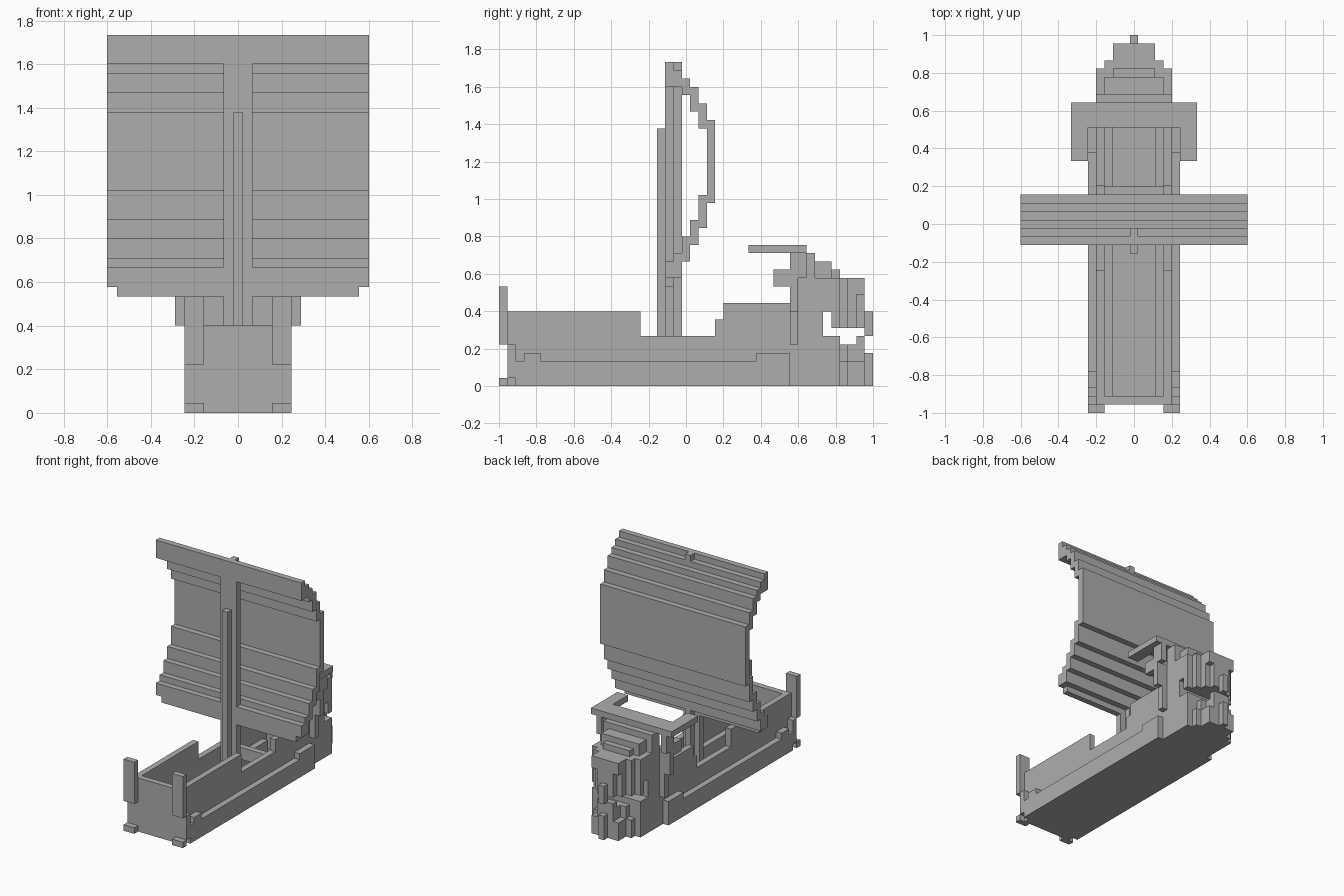
import bpy
import bmesh
from mathutils import Vector

default_cube = bpy.data.objects.get("Cube")
if default_cube:
    bpy.data.objects.remove(default_cube, do_unlink=True)

UNIT = 2 / 45          # one block
LENGTH = 45            # ship length in blocks

grey = bpy.data.materials.new("plain_grey")
grey.use_nodes = True
shade = (0.42, 0.42, 0.42, 1)
grey.diffuse_color = shade
grey.node_tree.nodes["Principled BSDF"].inputs["Base Color"].default_value = shade

parts = {}


def block(part, x, y, z):
    """Add one box, in block units, to a named part."""
    bm = parts.setdefault(part, bmesh.new())
    low = Vector((x[0], y[0] - LENGTH / 2, z[0])) * UNIT
    high = Vector((x[1], y[1] - LENGTH / 2, z[1])) * UNIT
    for v in bmesh.ops.create_cube(bm, size=1)["verts"]:
        v.co = Vector(h if c > 0 else l for c, l, h in zip(v.co, low, high))


def slab(part, half, y, z):
    """Box centred across the ship."""
    block(part, (-half, half), y, z)


def pair(part, x, y, z):
    """Box repeated on both sides of the ship."""
    block(part, x, y, z)
    block(part, (-x[1], -x[0]), y, z)


# Hull floor, end wall and stepped side walls
wall_in, wall_out, rail_out = 3.5, 4.5, 5.5
hull_side = (wall_in, wall_out)
slab("hull_floor", wall_out, (1, 35), (0, 1))
slab("front_wall", wall_out, (1, 2), (1, 9))
for start, end, top in ((2, 17, 9), (17, 26, 6), (26, 27, 8), (27, 35, 10)):
    pair("side_wall", hull_side, (start, end), (1, top))
pair("inner_ledge", (wall_in - 1, wall_in), (2, 34), (1, 3))
slab("cross_bench", wall_in, (26, 27), (3, 5))

# Outer rails, raised at both ends
rail = (wall_out, rail_out)
for start, end, top in ((2, 3, 3), (3, 5, 4), (5, 31, 3), (31, 35, 4)):
    pair("outer_rail", rail, (start, end), (0, top))

# Corner posts and small feet at the front
corner = (wall_in, rail_out)
pair("front_post", corner, (0, 1), (5, 12))
pair("front_foot", corner, (0, 1), (0, 1))
pair("front_foot", rail, (1, 2), (1, 2))
pair("front_post", rail, (1, 2), (2, 5))

# Cross-shaped mast
slab("mast", 0.5, (19, 20), (1, 31))
slab("mast", 1.5, (20, 21), (1, 36))
slab("mast", 0.5, (21, 22), (1, 39))

# Billowing sail made of stepped strips
sail_half = 13.5
lower_strips = ((13, 15), (13, 16), (15, 18), (17, 20), (19, 23))
upper_strips = ((36, 39), (36, 38), (35, 37), (33, 36), (31, 34))
for strips in (lower_strips, upper_strips):
    for step, height in enumerate(strips):
        slab("sail", sail_half, (20 + step, 21 + step), height)
slab("sail", sail_half, (25, 26), (22, 32))
slab("sail_hem", sail_half - 1, (20, 21), (12, 13))

# Stern body with stepped roof
slab("stern_body", wall_out, (35, 39), (0, 13))
slab("stern_roof", wall_out, (36, 38), (13, 16))
slab("stern_roof", wall_in, (38, 40), (13, 15))
slab("stern_roof", wall_in - 1, (40, 41), (13, 14))

# Overhanging upper stern, tapering to a beak
slab("upper_stern", wall_out, (39, 40), (9, 13))
slab("upper_stern", wall_out, (40, 41), (7, 13))
slab("upper_stern", wall_in, (41, 42), (7, 13))
slab("upper_stern", 2.5, (42, 43), (7, 13))
slab("upper_stern", 2.5, (43, 44), (11, 13))
slab("upper_stern", 1.5, (43, 44), (7, 11))
slab("stern_beak", 0.5, (44, 45), (6, 9))

# Tapered lower stern with shorter ribs at the corners
lower_stern = ((39, 3.5, 6), (40, 3.5, 6), (41, 2.5, 5), (42, 1.5, 5), (43, 1.5, 6))
for start, half, top in lower_stern:
    slab("lower_stern", half, (start, start + 1), (0, top))
    pair("stern_rib", (half, half + 1), (start, start + 1), (0, 3 if start > 40 else 6))
slab("stern_tip", 0.5, (44, 45), (0, 4))

# Open canopy: rear beam, two arms and corner braces
arm = (rail_out, rail_out + 2)
slab("canopy_beam", arm[1], (34, 37), (16, 17))
pair("canopy_arm", arm, (30, 34), (16, 17))
brace = (rail_out, rail_out + 1)
pair("canopy_brace", brace, (36, 37), (13, 16))
pair("canopy_brace", brace, (35, 36), (9, 16))
pair("canopy_brace", brace, (33, 35), (12, 14))
pair("stern_pillar", rail, (35, 36), (5, 13))

# Turn each collected part into an object
for name, bm in parts.items():
    mesh = bpy.data.meshes.new(name)
    bm.to_mesh(mesh)
    bm.free()
    mesh.materials.append(grey)
    bpy.context.collection.objects.link(bpy.data.objects.new(name, mesh))
